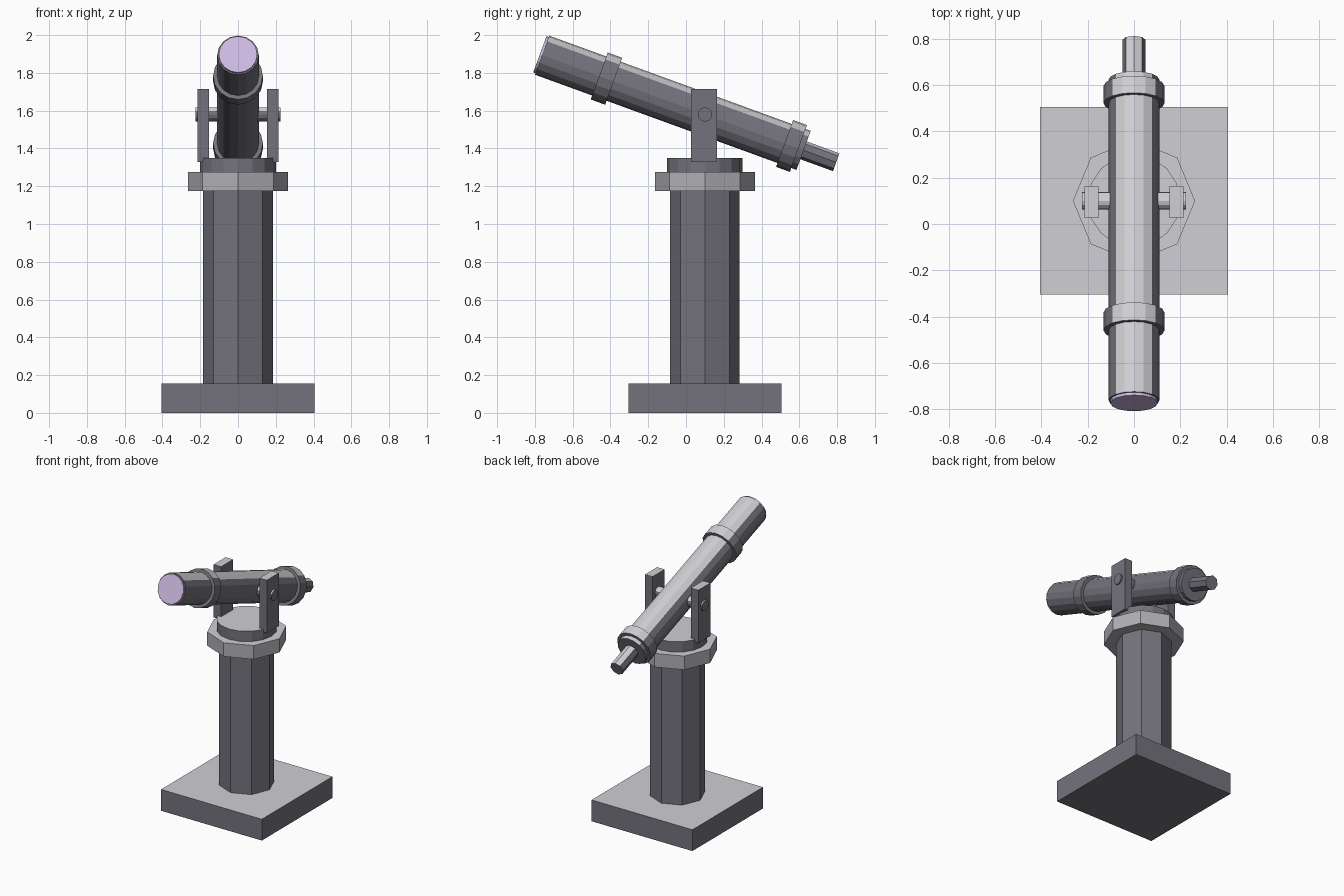
import bpy
import bmesh
from math import radians
from mathutils import Matrix, Vector

if "Cube" in bpy.data.objects:
    bpy.data.objects.remove(bpy.data.objects["Cube"], do_unlink=True)


def material(name, rgb):
    mat = bpy.data.materials.new(name)
    mat.use_nodes = True
    mat.diffuse_color = (*rgb, 1)
    mat.node_tree.nodes["Principled BSDF"].inputs["Base Color"].default_value = (*rgb, 1)
    return mat


dark = material("dark grey", (0.175, 0.17, 0.2))
light = material("light grey", (0.63, 0.63, 0.66))
mid = material("mid grey", (0.43, 0.43, 0.46))
lavender = material("lavender", (0.62, 0.49, 0.77))

CENTRE_Y = 0.1
PIVOT = Vector((0, CENTRE_Y, 1.58))
TILT = Matrix.Translation(PIVOT) @ Matrix.Rotation(radians(70), 4, "X")
UPRIGHT = Matrix.Translation((0, CENTRE_Y, 0))
SIDEWAYS = Matrix.Translation(PIVOT) @ Matrix.Rotation(radians(90), 4, "Y")


def finish(name, bm, side, top):
    """Upward faces take the top colour, all others the side colour."""
    bm.normal_update()
    for face in bm.faces:
        face.material_index = int(face.normal.z > 0.6)
    mesh = bpy.data.meshes.new(name)
    bm.to_mesh(mesh)
    bm.free()
    mesh.materials.append(side)
    mesh.materials.append(top)
    obj = bpy.data.objects.new(name, mesh)
    bpy.context.collection.objects.link(obj)
    return obj


def cylinder(name, frame, radius, start, end, sides, side=dark, top=light):
    bm = bmesh.new()
    place = frame @ Matrix.Translation((0, 0, (start + end) / 2))
    bmesh.ops.create_cone(bm, cap_ends=True, segments=sides, radius1=radius,
                          radius2=radius, depth=end - start, matrix=place)
    return finish(name, bm, side, top)


def box(name, centre, size):
    bm = bmesh.new()
    place = Matrix.Translation(centre) @ Matrix.Diagonal((*size, 1))
    bmesh.ops.create_cube(bm, size=1, matrix=place)
    return finish(name, bm, dark, light)


# Pedestal
box("base_plate", (0, CENTRE_Y, 0.0775), (0.81, 0.81, 0.155))
cylinder("pillar", UPRIGHT, 0.184, 0.155, 1.175, 8)
cylinder("collar", UPRIGHT, 0.264, 1.175, 1.275, 8, side=mid)
cylinder("turntable", UPRIGHT, 0.2, 1.275, 1.35, 16)

# Fork mount
for name, sign in (("left_arm", 1), ("right_arm", -1)):
    box(name, (sign * 0.184, CENTRE_Y - 0.005, 1.522), (0.06, 0.138, 0.385))
cylinder("axle", SIDEWAYS, 0.038, -0.225, 0.225, 12)

# Telescope, measured along its axis from the pivot
cylinder("tube", TILT, 0.11, -0.556, 0.917, 16)
cylinder("front_ring", TILT, 0.132, 0.514, 0.595, 16)
cylinder("rear_ring", TILT, 0.132, -0.527, -0.449, 16)
cylinder("eyepiece", TILT, 0.05, -0.74, -0.55, 8)
cylinder("lens", TILT, 0.102, 0.9, 0.93, 16, side=lavender, top=lavender)
